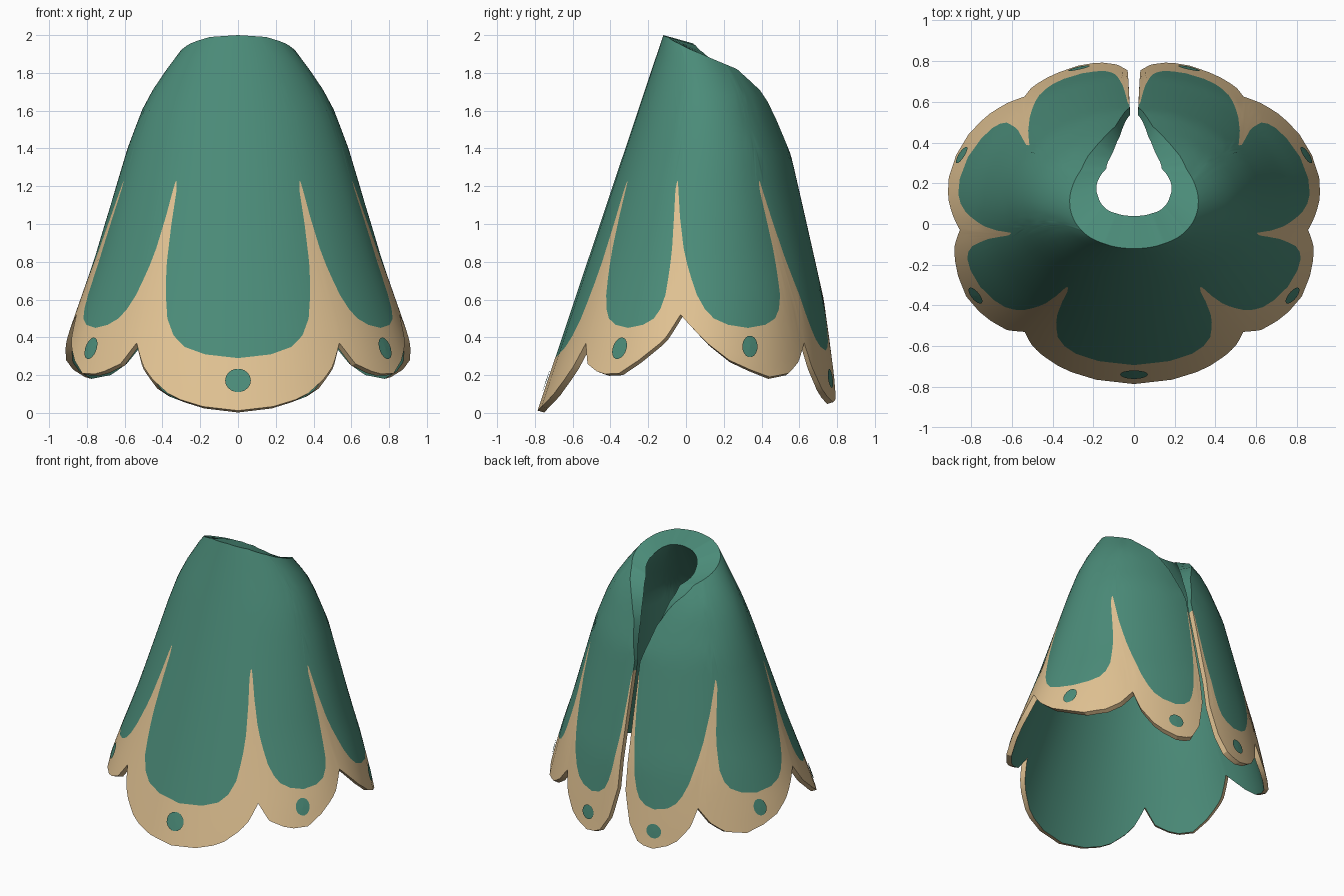
import bpy
import math
from mathutils import Vector

if "Cube" in bpy.data.objects:
    bpy.data.objects.remove(bpy.data.objects["Cube"])


def make_material(name, rgb):
    mat = bpy.data.materials.new(name)
    mat.use_nodes = True
    mat.diffuse_color = (*rgb, 1)
    mat.node_tree.nodes["Principled BSDF"].inputs["Base Color"].default_value = (*rgb, 1)
    return mat


GREEN = make_material("sea green cloth", (0.07, 0.26, 0.19))
TAN = make_material("tan trim", (0.75, 0.54, 0.29))


def lerp(x, table):
    """Piecewise linear lookup in (position, value) pairs."""
    if x <= table[0][0]:
        return table[0][1]
    for (x0, y0), (x1, y1) in zip(table, table[1:]):
        if x <= x1:
            return y0 + (y1 - y0) * (x - x0) / (x1 - x0)
    return table[-1][1]


# Half width and back depth of the oval cross-section by height
WIDTH = [(0, 1.0), (.2, .965), (.35, .92), (.5, .87), (.8, .765), (1.2, .645), (1.4, .585),
         (1.6, .51), (1.73, .44), (1.9, .32), (1.97, .255), (2, .22)]
BACK = [(0, .82), (.1, .8), (.6, .73), (1, .64), (1.37, .555), (1.69, .43),
        (1.82, .34), (1.9, .25), (2, .1)]
# Collar height and collar thickness by angle from the front
COLLAR = [(0, 2), (40, 1.99), (70, 1.955), (100, 1.9), (137, 1.82), (160, 1.69),
          (170, 1.55), (175, 1.4), (178, 1.3)]
ROLL = [(0, .16), (90, .16), (137, .12), (160, .08), (178, .035)]
# Seams lean towards the front as they rise
LEAN = [(0, 0), (36, 5), (84, 12), (144, 18), (178, 0)]
# Scalloped hem height by angle
HEM = [(0, .012), (14, .04), (22, .1), (28, .18), (32, .25), (36, .37), (41, .26), (50, .205),
       (60, .21), (66, .27), (76, .38), (84, .52), (94, .38), (107, .26), (123, .19),
       (133, .21), (139, .27), (144, .37), (148, .24), (154, .13), (160, .07), (166, .05),
       (171, .09), (175, .2), (178, .42)]
# Trim edge within a petal, from its centre line to its seam
TRIM = [(0, .29), (.3, .31), (.5, .35), (.62, .41), (.72, .5), (.78, .6), (.83, .69),
        (.88, .8), (.93, 1), (.96, 1.17), (.985, 1.22), (1, 1.23)]
# Petals: start angle, centre angle, end angle, trim height at the centre
PETALS = [(0, 0, 36, .29), (36, 59, 84, .45), (84, 114, 144, .45), (144, 164, 178, .33)]


def surface(phi, z, depth=0.0):
    """Point on the cloth at a seam angle and height, moved inwards by depth."""
    rise = min(max((z - .4) / .8, 0), 1)
    a = math.radians(phi - math.copysign(lerp(abs(phi), LEAN), phi) * rise)
    front, back = -.12 - .335 * (2 - z), lerp(z, BACK)
    x = lerp(z, WIDTH) * math.sin(a)
    y = (front + back) / 2 - (back - front) / 2 * math.cos(a)
    inward = Vector((-x, .27 - y, 0)).normalized()
    return Vector((x, y, z)) + depth * (inward - Vector((0, 0, .28)))


def make_object(name, verts, faces, slots):
    mesh = bpy.data.meshes.new(name)
    mesh.from_pydata(verts, [], faces)
    mesh.materials.append(GREEN)
    mesh.materials.append(TAN)
    for poly, slot in zip(mesh.polygons, slots):
        poly.material_index = slot
    obj = bpy.data.objects.new(name, mesh)
    bpy.context.collection.objects.link(obj)
    bpy.ops.object.select_all(action='DESELECT')
    obj.select_set(True)
    bpy.context.view_layer.objects.active = obj
    return obj


# Columns of the half cape, with the trim edge always on the same row
columns = {}
for start, centre, end, base in PETALS:
    for d, t in TRIM:
        height = 1.23 - (1.23 - base) * (1.23 - t) / .94
        for edge in (start, end):
            if edge != centre:
                columns[round(centre + (edge - centre) * d, 3)] = height
angles = sorted(columns)
LOW, HIGH = 4, 14
ROWS = LOW + HIGH + 1

outer, inner = [], []
for phi in angles:
    hem, trim = lerp(phi, HEM), columns[phi]
    theta = phi - lerp(phi, LEAN)
    top, roll = lerp(theta, COLLAR), lerp(theta, ROLL)
    heights = [hem + (trim - hem) * i / LOW for i in range(LOW)]
    heights += [trim + (top - trim) * i / HIGH for i in range(HIGH + 1)]
    for z in heights:
        fade = max(0, 1 - (top - z) / .5)
        outer.append(surface(phi, z))
        inner.append(surface(phi, z, .035 + (roll - .035) * fade))

faces, slots = [], []
n = len(outer)


def add_face(face, slot):
    faces.append(face)
    slots.append(slot)


for c in range(len(angles) - 1):
    p, q = c * ROWS, (c + 1) * ROWS
    for r in range(ROWS - 1):
        add_face((p + r, q + r, q + r + 1, p + r + 1), 1 if r < LOW else 0)
        add_face((n + p + r, n + p + r + 1, n + q + r + 1, n + q + r), 0)
    # Hem and collar rims
    add_face((p, n + p, n + q, q), 1)
    t = ROWS - 1
    add_face((p + t, q + t, n + q + t, n + p + t), 0)
# Rim along the back opening
last = (len(angles) - 1) * ROWS
for r in range(ROWS - 1):
    p = last + r
    add_face((p, n + p, n + p + 1, p + 1), 1 if r < LOW else 0)

cape = make_object("petal_cape", outer + inner, faces, slots)
mirror = cape.modifiers.new("mirror", 'MIRROR')
mirror.use_clip = True
bpy.ops.object.modifier_apply(modifier="mirror")
bpy.ops.object.shade_smooth_by_angle(angle=math.radians(28))


# Painted dots near the tip of every petal
def add_dot(name, phi, z, half_angle, half_height, sides=18):
    verts = [surface(phi, z, -.008)]
    for i in range(sides):
        a = math.tau * i / sides
        verts.append(surface(phi + half_angle * math.cos(a), z + half_height * math.sin(a), -.007))
    fan = [(0, 1 + i, 1 + (i + 1) % sides) for i in range(sides)]
    make_object(name, verts, fan, [0] * sides)


add_dot("front_dot", 0, .17, 4, .062)
for side, sign in (("left", 1), ("right", -1)):
    add_dot(side + "_front_side_dot", sign * 57, .34, 3.5, .057)
    add_dot(side + "_back_side_dot", sign * 114, .35, 3.5, .057)
    add_dot(side + "_back_dot", sign * 164, .18, 3.2, .05)
